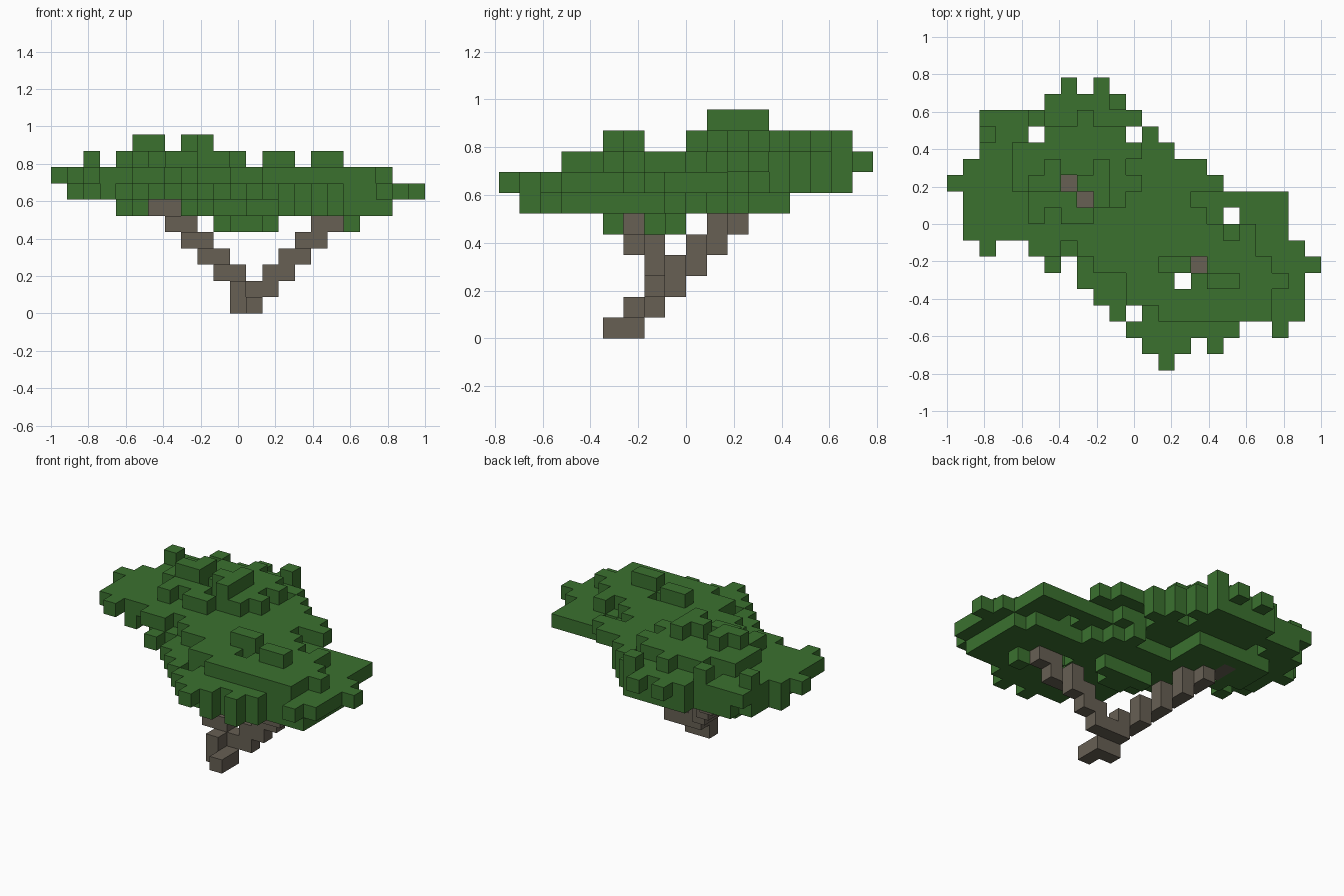
import bpy, bmesh, math, random
from mathutils import Vector

if "Cube" in bpy.data.objects:
    bpy.data.objects.remove(bpy.data.objects["Cube"])

rng = random.Random(4)
CELL = 2 / 23

# Crown outline: first and last block of each row, back row first
ROWS = [(7, 9), (6, 10), (2, 11), (2, 12), (2, 13), (1, 15), (0, 16), (1, 20), (1, 20),
        (1, 20), (5, 21), (8, 22), (8, 21), (9, 21), (10, 21), (11, 17), (12, 16), (13, 13)]
GAPS = {(8, 17), (5, 14), (11, 14), (17, 9), (14, 5), (11, 3), (15, 1)}
OPEN_OVER_BRANCHES = {(7, 11), (8, 10), (15, 6)}
STRAYS = {(2, 7), (6, 6), (20, 2)}


def material(name, color):
    mat = bpy.data.materials.new(name)
    mat.use_nodes = True
    mat.diffuse_color = color
    mat.node_tree.nodes["Principled BSDF"].inputs["Base Color"].default_value = color
    return mat


def block_object(name, cells, mat, hidden):
    """Join unit blocks into one skin, leaving out the faces between blocks."""
    bm = bmesh.new()
    verts = {}

    def corner(p):
        key = tuple(p)
        if key not in verts:
            x, y, z = key
            verts[key] = bm.verts.new(Vector((x - 11.5, y - 9, z)) * CELL)
        return verts[key]

    for cell in sorted(cells):
        for axis in range(3):
            for side in (0, 1):
                near = list(cell)
                near[axis] += 2 * side - 1
                if tuple(near) in cells or tuple(near) in hidden:
                    continue
                u, v = (axis + 1) % 3, (axis + 2) % 3
                ring = []
                for a, b in ((0, 0), (1, 0), (1, 1), (0, 1)):
                    p = list(cell)
                    p[axis] += side
                    p[u] += a
                    p[v] += b
                    ring.append(corner(p))
                bm.faces.new(ring if side else ring[::-1])
    mesh = bpy.data.meshes.new(name)
    bm.to_mesh(mesh)
    bm.free()
    mesh.materials.append(mat)
    bpy.context.collection.objects.link(bpy.data.objects.new(name, mesh))


# Trunk foot and two stepped branches
foot = {(12, 5, 0), (12, 6, 0), (11, 6, 0), (11, 6, 1), (11, 7, 1), (12, 7, 1)}
left_branch = {(13, 7, 1), (15, 7, 4)}
for k in range(2, 6):
    y = 7 if k < 4 else 6
    left_branch |= {(k + 11, y, k), (k + 12, y, k)}
right_branch = set()
for k in range(2, 7):
    x, y = 13 - k, k + 5
    right_branch |= {(x, y, k), (x - 1, y, k), (x - 1, y + 1, k)}
wood = foot | left_branch | right_branch

# Crown lobes: centre, radii, lowest layer, and relative size of each layer
LOBES = [
    ((7, 12), (7.6, 5.6), 6, (0.42, 0.85, 1.0, 0.57)),
    ((15.5, 5), (7.2, 5.4), 6, (0.8, 1.0, 0.66)),
    ((11.5, 8), (6, 4), 5, (0.3, 0.8, 1.0, 0.75)),
]
plan = {(x, 17 - j) for j, (first, last) in enumerate(ROWS) for x in range(first, last + 1)}
plan = (plan | STRAYS) - GAPS - OPEN_OVER_BRANCHES
leaves = set()
for x, y in sorted(plan):
    layers = set()
    for (cx, cy), (rx, ry), base, sizes in LOBES:
        d = math.hypot((x - cx) / rx, (y - cy) / ry)
        for i, size in enumerate(sizes):
            if d < size + rng.uniform(-0.12, 0.08):
                layers.add(base + i)
    if not layers:
        layers.add(8 if y > 10 or x < 6 else 7)
    leaves |= {(x, y, k) for k in layers}

# Raised tufts on top and one hanging below
leaves |= {(5, 11, 10), (6, 11, 10), (6, 12, 10), (8, 11, 10)}
leaves |= {(9, y, 10) for y in (10, 11, 12)}
leaves |= {(x, 6, 9) for x in (13, 14)} | {(x, 5, 9) for x in (16, 17)}
leaves |= {(18, 5, 5), (18, 5, 6), (10, 16, 9), (2, 14, 9)}

# Keep each layer inside its own extent and the right branch clear in front
EXTENT = {5: (10, 18, 5, 8), 6: (4, 21, 1, 13), 7: (1, 22, 0, 16),
          8: (0, 20, 3, 17), 9: (2, 17, 5, 16), 10: (5, 9, 10, 12)}


def allowed(cell):
    x, y, k = cell
    x0, x1, y0, y1 = EXTENT[k]
    in_front = k == 6 and x in (6, 7) and y < 12
    return x0 <= x <= x1 and y0 <= y <= y1 and not in_front


leaves = {c for c in leaves if allowed(c)} - wood

bark = material("bark brown", (0.135, 0.115, 0.088, 1))
leaf = material("leaf green", (0.043, 0.165, 0.028, 1))
for name, cells in (("trunk_foot", foot), ("left_branch", left_branch),
                    ("right_branch", right_branch)):
    block_object(name, cells, bark, wood)
block_object("leaf_crown", leaves, leaf, wood)
